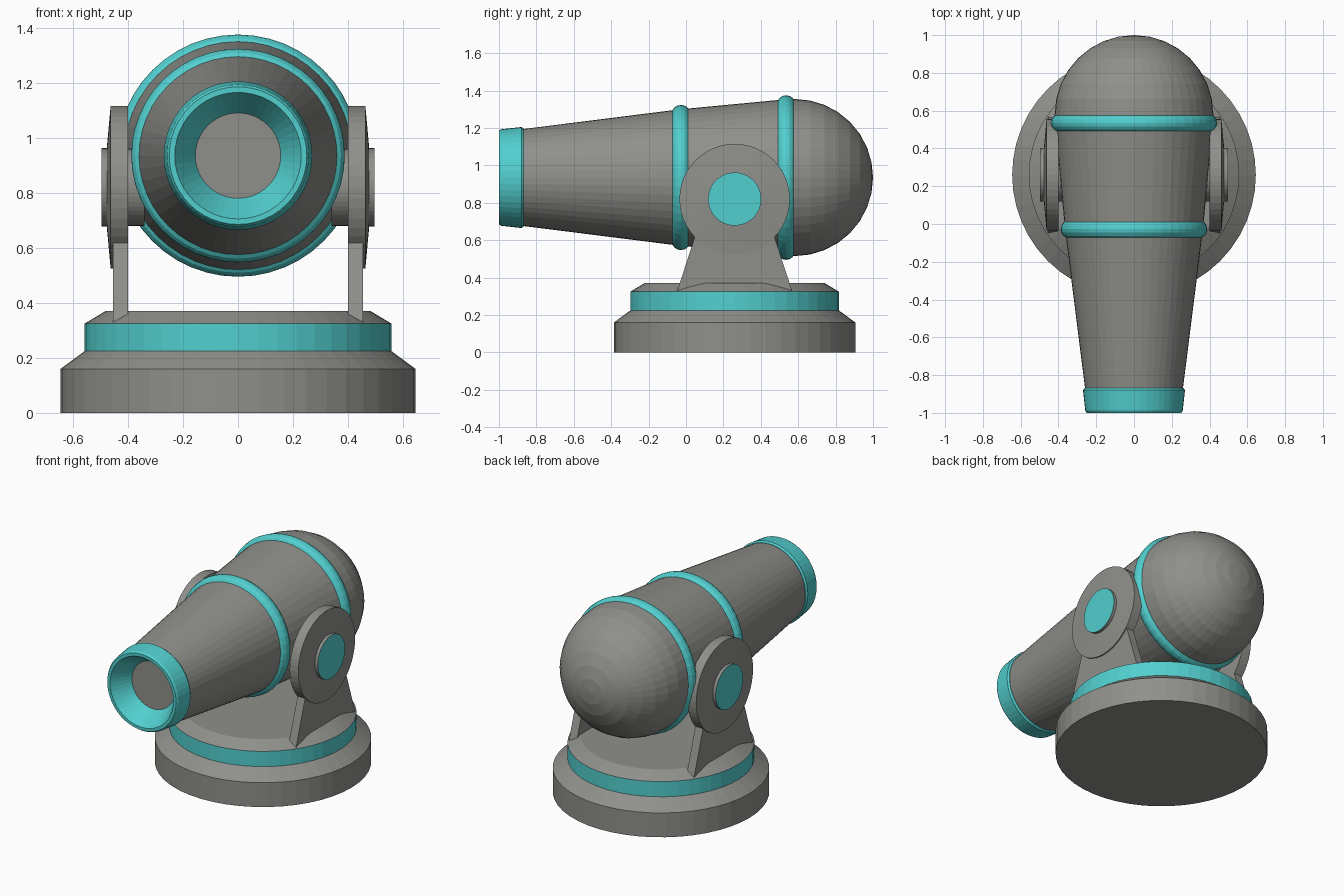
import bpy, bmesh, math
from mathutils import Matrix, Vector

if "Cube" in bpy.data.objects:
    bpy.data.objects.remove(bpy.data.objects["Cube"])


def material(name, rgb):
    m = bpy.data.materials.new(name)
    m.diffuse_color = (*rgb, 1)
    m.use_nodes = True
    m.node_tree.nodes["Principled BSDF"].inputs["Base Color"].default_value = m.diffuse_color
    return m


GRAY = material("warm_gray", (0.275, 0.275, 0.257))
TEAL = material("teal", (0.085, 0.62, 0.62))
CY = 0.26            # y of the base and the pivots
BARREL_Z = 0.935


def finish(name, bm):
    bmesh.ops.recalc_face_normals(bm, faces=bm.faces)
    me = bpy.data.meshes.new(name)
    bm.to_mesh(me)
    bm.free()
    me.materials.append(GRAY)
    me.materials.append(TEAL)
    ob = bpy.data.objects.new(name, me)
    bpy.context.collection.objects.link(ob)
    return ob


def lathe(name, profile, axis, origin, teal=(), closed=False, n=48):
    """Revolve (radius, height) points; teal lists the teal profile segments."""
    bm = bmesh.new()
    rot = Vector((0, 0, 1)).rotation_difference(Vector(axis)).to_matrix().to_4x4()
    mat = Matrix.Translation(origin) @ rot
    rings = []
    for r, h in profile:
        if r == 0:
            rings.append([bm.verts.new(mat @ Vector((0, 0, h)))] * n)
        else:
            rings.append([bm.verts.new(mat @ Vector((r * math.cos(2 * math.pi * i / n),
                                                     r * math.sin(2 * math.pi * i / n), h)))
                          for i in range(n)])
    count = len(rings) if closed else len(rings) - 1
    for s in range(count):
        a, b = rings[s], rings[(s + 1) % len(rings)]
        for i in range(n):
            j = (i + 1) % n
            f = bm.faces.new(list(dict.fromkeys((a[i], a[j], b[j], b[i]))))
            f.material_index = 1 if s in teal else 0
    return finish(name, bm)


# Stepped round base with a teal band
lathe("base", [(0, 0), (0.645, 0), (0.645, 0.16), (0.557, 0.225), (0.557, 0.325),
               (0.482, 0.37), (0, 0.37)], (0, 0, 1), (0, CY, 0), teal=(3,))

# Tapered barrel with domed breech
dome = [(0.42 * math.cos(a), 0.58 + 0.42 * math.sin(a))
        for a in (math.radians(90 * k / 8) for k in range(8))]
lathe("barrel", [(0, -0.88), (0.258, -0.88), (0.365, -0.03), (0.418, 0.53)] + dome + [(0, 1.0)],
      (0, 1, 0), (0, 0, BARREL_Z))

# Muzzle with funnel-shaped bore
lathe("muzzle", [(0, -0.86), (0.262, -0.868), (0.27, -0.88), (0.258, -0.988), (0.25, -1.0),
                 (0.23, -1.0), (0.152, -0.875), (0, -0.875)],
      (0, 1, 0), (0, 0, BARREL_Z), teal=range(7))

# Rounded teal reinforcing rings
for name, y, r, out in (("front_ring", -0.027, 0.34, 0.388), ("rear_ring", 0.535, 0.39, 0.44)):
    prof = [(r + (out - r) * math.sin(math.pi * k / 8), y - 0.05 * math.cos(math.pi * k / 8))
            for k in range(9)]
    lathe(name, prof, (0, 1, 0), (0, 0, BARREL_Z), teal=range(9), closed=True)

# Side supports: leg plate, pivot disc and teal-capped boss, mirrored
for side, s in (("right", 1), ("left", -1)):
    bm = bmesh.new()
    outline = [(-0.31, 0.32), (0.31, 0.32), (0.212, 0.62), (0.15, 0.80), (-0.15, 0.80), (-0.212, 0.62)]
    inner = [bm.verts.new((s * 0.40, CY + y, z)) for y, z in outline]
    outer = [bm.verts.new((s * 0.455, CY + y, z)) for y, z in outline]
    bm.faces.new(inner)
    bm.faces.new(outer)
    for i in range(6):
        j = (i + 1) % 6
        bm.faces.new((inner[i], inner[j], outer[j], outer[i]))
    finish(side + "_leg", bm)
    lathe(side + "_pivot", [(0, 0.34), (0.14, 0.34), (0.14, 0.40), (0.295, 0.40), (0.295, 0.463),
                            (0.142, 0.477), (0.142, 0.497), (0, 0.497)],
          (s, 0, 0), (0, CY, 0.82), teal=(6,))
